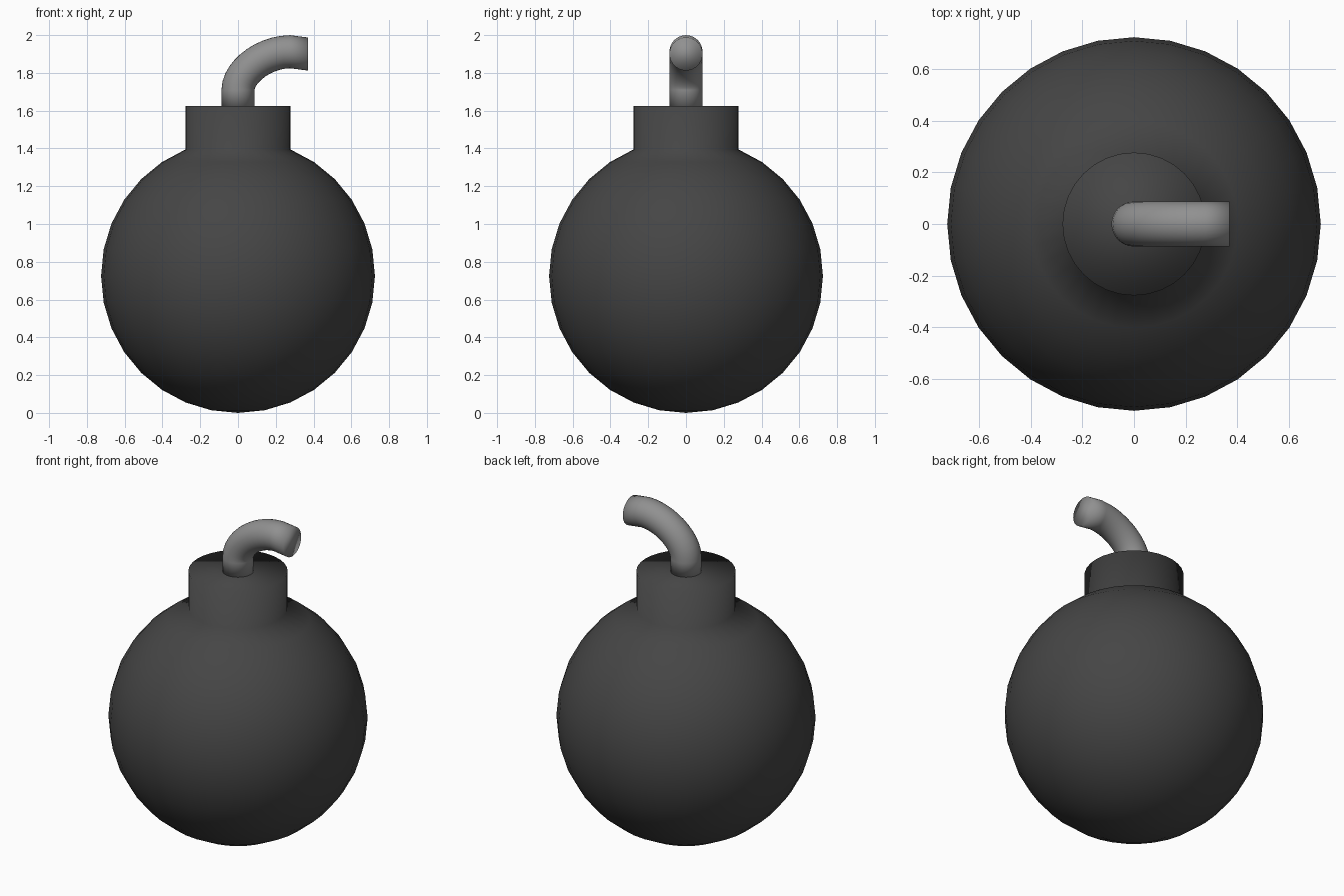
import bpy, bmesh, math
from mathutils import Vector
from mathutils.geometry import interpolate_bezier

if "Cube" in bpy.data.objects:
    bpy.data.objects.remove(bpy.data.objects["Cube"])

R = 0.725          # ball radius
NECK_TOP = 1.625
FUSE_R = 0.0875


def finish(bm, name, grey):
    bmesh.ops.recalc_face_normals(bm, faces=bm.faces)
    for f in bm.faces:
        f.smooth = True
    me = bpy.data.meshes.new(name)
    bm.to_mesh(me)
    bm.free()
    mat = bpy.data.materials.new(name + "_grey")
    mat.diffuse_color = (grey, grey, grey, 1)
    mat.use_nodes = True
    mat.node_tree.nodes["Principled BSDF"].inputs["Base Color"].default_value = mat.diffuse_color
    me.materials.append(mat)
    ob = bpy.data.objects.new(name, me)
    bpy.context.collection.objects.link(ob)
    return ob


# Ball with its top cap cut off and the open ring pulled up into a neck
bm = bmesh.new()
bmesh.ops.create_uvsphere(bm, u_segments=32, v_segments=16, radius=R)
ring_z = R * math.cos(math.radians(22.5))
bmesh.ops.delete(bm, geom=[v for v in bm.verts if v.co.z > ring_z + 0.01],
                 context='VERTS')
bmesh.ops.translate(bm, verts=bm.verts, vec=(0, 0, R))
rim = [e for e in bm.edges if e.is_boundary]
new = bmesh.ops.extrude_edge_only(bm, edges=rim)["geom"]
for v in new:
    if isinstance(v, bmesh.types.BMVert):
        v.co.z = NECK_TOP
bmesh.ops.contextual_create(bm, geom=[e for e in new if isinstance(e, bmesh.types.BMEdge)])
finish(bm, "bomb_body", 0.06)

# Fuse: round tube swept along a curve, ending in a vertical cut
bend = interpolate_bezier(Vector((0, 0, 1.71)), Vector((0, 0, 1.80)),
                          Vector((0.13, 0, 1.91)), Vector((0.275, 0, 1.912)), 12)
path = [Vector((0, 0, NECK_TOP - 0.005))] + list(bend) + [Vector((0.37, 0, 1.90))]
SEG = 32
bm = bmesh.new()
rings = []
for i, p in enumerate(path):
    t = (path[min(i + 1, len(path) - 1)] - path[max(i - 1, 0)]).normalized()
    if i <= 1:
        t = Vector((0, 0, 1))
    if i >= len(path) - 2:
        t = Vector((1, 0, 0))
    side = Vector((-t.z, 0, t.x))
    rings.append([bm.verts.new(p + FUSE_R * (side * math.cos(a) + Vector((0, math.sin(a), 0))))
                  for a in (2 * math.pi * k / SEG for k in range(SEG))])
for lo, hi in zip(rings, rings[1:]):
    for k in range(SEG):
        j = (k + 1) % SEG
        bm.faces.new((lo[k], lo[j], hi[j], hi[k]))
bm.faces.new(rings[0])
bm.faces.new(rings[-1])
finish(bm, "fuse", 0.28)
